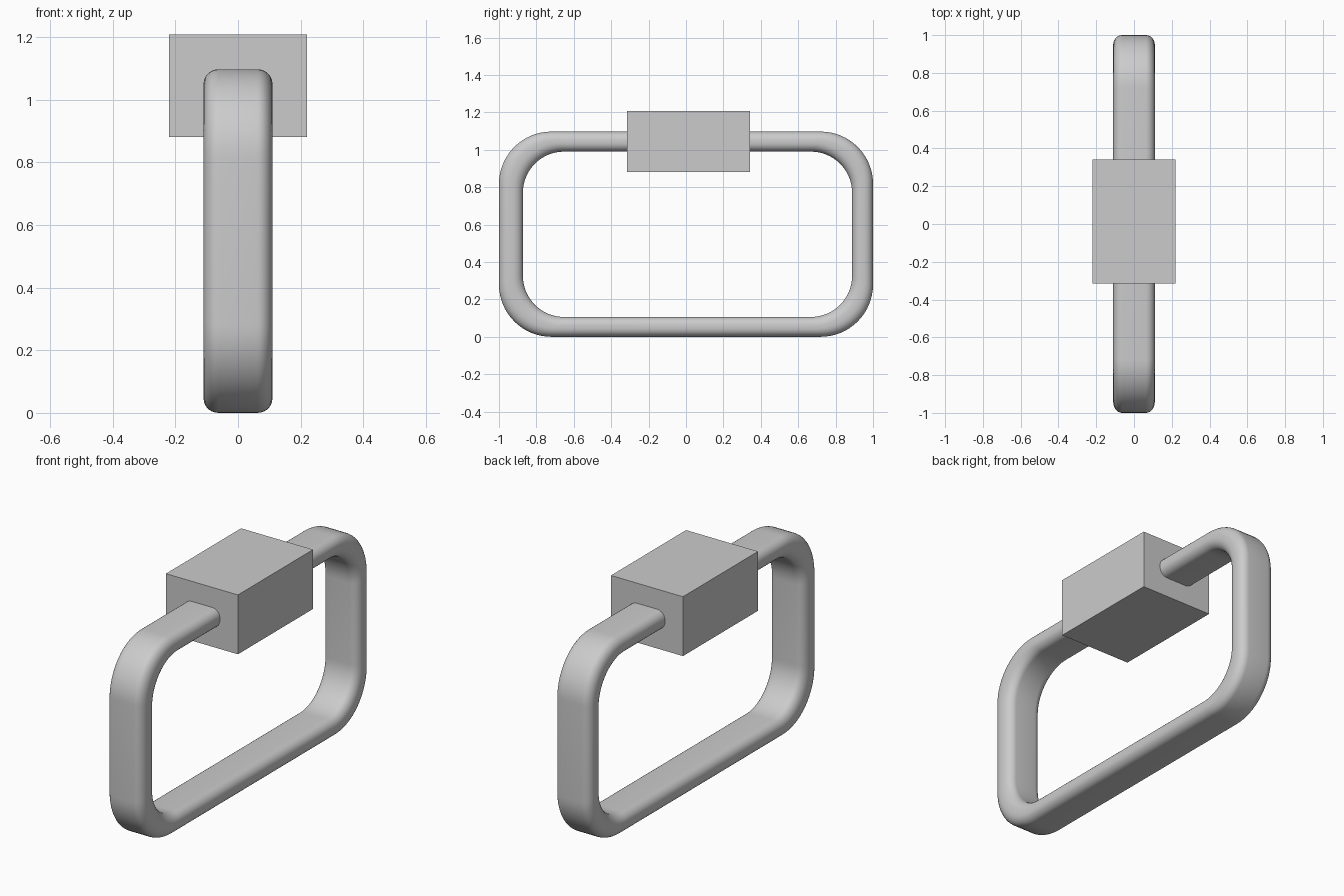
import bpy, bmesh, math
from mathutils import Vector

if "Cube" in bpy.data.objects:
    bpy.data.objects.remove(bpy.data.objects["Cube"])

grey = bpy.data.materials.new("satin_grey")
grey.diffuse_color = (0.6, 0.6, 0.6, 1)
grey.use_nodes = True
grey.node_tree.nodes["Principled BSDF"].inputs["Base Color"].default_value = grey.diffuse_color


def finish(bm, name):
    bmesh.ops.recalc_face_normals(bm, faces=bm.faces)
    mesh = bpy.data.meshes.new(name)
    bm.to_mesh(mesh)
    bm.free()
    mesh.materials.append(grey)
    obj = bpy.data.objects.new(name, mesh)
    bpy.context.collection.objects.link(obj)
    return obj


def rounded_rect(a0, a1, b0, b1, radius, steps):
    """Counter-clockwise rounded rectangle as a list of 2D points."""
    pts = []
    corners = [(a1 - radius, b1 - radius), (a0 + radius, b1 - radius),
               (a0 + radius, b0 + radius), (a1 - radius, b0 + radius)]
    for i, (ca, cb) in enumerate(corners):
        for k in range(steps + 1):
            t = math.pi / 2 * (i + k / steps)
            pts.append(Vector((ca + radius * math.cos(t), cb + radius * math.sin(t))))
    return pts


# Ring: rounded bar section swept between the inner and outer outlines
outer = rounded_rect(-1.0, 1.0, 0.0, 1.097, 0.28, 16)
inner = rounded_rect(-0.872, 0.888, 0.106, 0.99, 0.22, 16)
section = rounded_rect(-0.11, 0.11, 0.0, 0.11, 0.048, 7)
bm = bmesh.new()
rings = []
for o, i in zip(outer, inner):
    ring = []
    for x, d in section:
        p = i.lerp(o, d / 0.11)
        ring.append(bm.verts.new((x, p.x, p.y)))
    rings.append(ring)
n = len(section)
for j, ring in enumerate(rings):
    nxt = rings[(j + 1) % len(rings)]
    for k in range(n):
        bm.faces.new((ring[k], ring[(k + 1) % n], nxt[(k + 1) % n], nxt[k]))
handle = finish(bm, "ring")
bpy.context.view_layer.objects.active = handle
handle.select_set(True)
bpy.ops.object.shade_smooth_by_angle(angle=math.radians(30))

# Mounting block around the middle of the top bar
bm = bmesh.new()
bmesh.ops.create_cube(bm, size=1)
for v in bm.verts:
    v.co = (v.co.x * 0.44, v.co.y * 0.656 + 0.013, v.co.z * 0.328 + 1.044)
finish(bm, "mounting_block")
